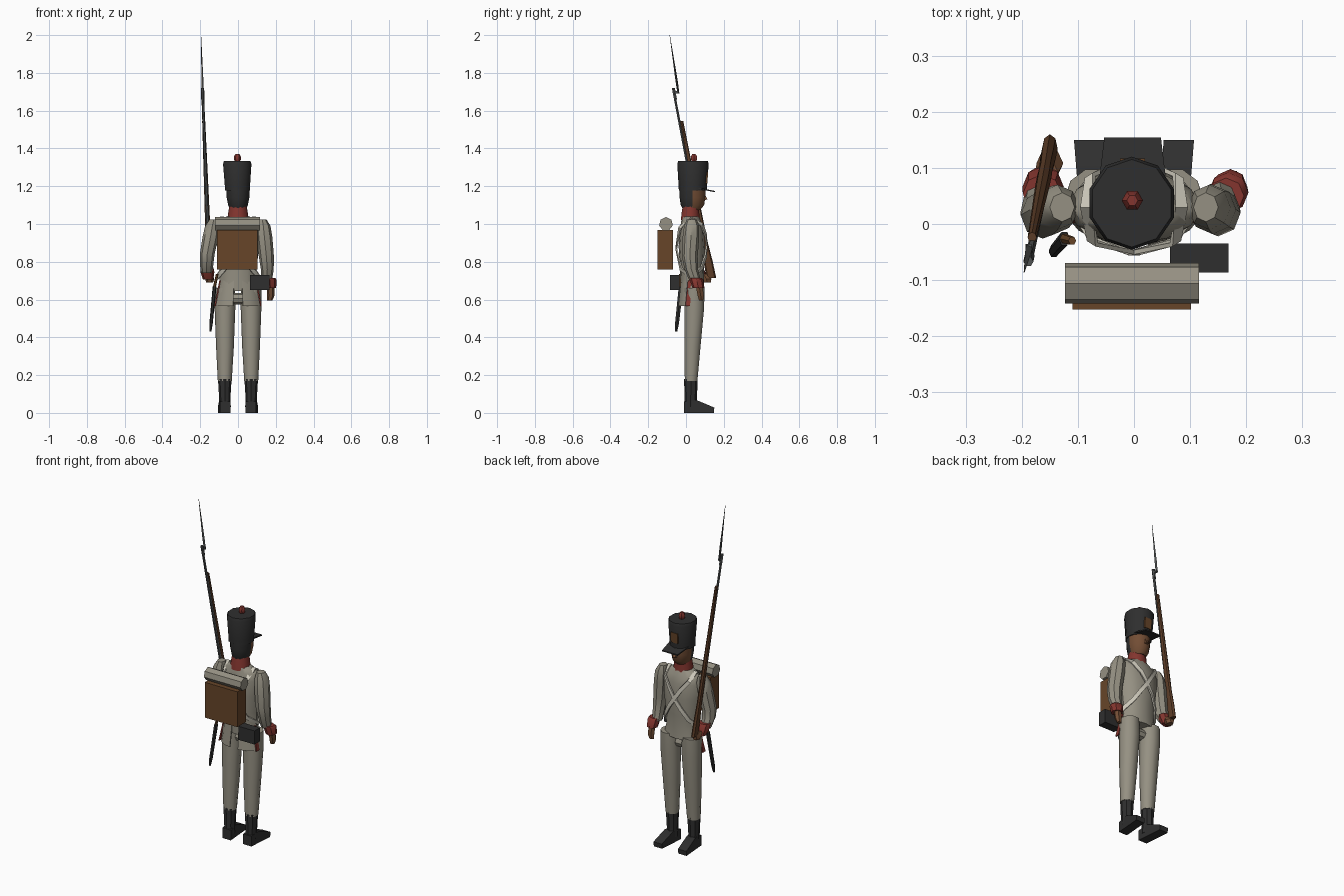
import bpy, bmesh, math
from mathutils import Vector


def mat(name, r, g, b):
    m = bpy.data.materials.new(name)
    m.diffuse_color = (r, g, b, 1)
    return m


CLOTH = mat("grey_cloth", .30, .28, .225)
BELT = mat("pale_leather", .62, .59, .50)
BLACK = mat("black_felt", .028, .028, .028)
RED = mat("red_trim", .23, .036, .028)
BROWN = mat("brown_hide", .135, .06, .022)
WOOD = mat("wood", .105, .045, .02)
SKIN = mat("skin", .17, .075, .035)
METAL = mat("dark_steel", .08, .085, .085)


def finish(name, bm, *mats, rule=None):
    bmesh.ops.recalc_face_normals(bm, faces=bm.faces)
    me = bpy.data.meshes.new(name)
    for m in mats:
        me.materials.append(m)
    if rule:
        for f in bm.faces:
            f.material_index = rule(f.calc_center_median())
    bm.to_mesh(me)
    bm.free()
    ob = bpy.data.objects.new(name, me)
    bpy.context.collection.objects.link(ob)
    return ob


def skin_rings(bm, rings, closed=False):
    n = len(rings[0])
    vs = [[bm.verts.new(p) for p in r] for r in rings]
    pairs = list(zip(vs, vs[1:])) + ([(vs[-1], vs[0])] if closed else [])
    for a, b in pairs:
        for i in range(n):
            j = (i + 1) % n
            bm.faces.new((a[i], a[j], b[j], b[i]))
    if not closed:
        bm.faces.new(vs[0])
        bm.faces.new(vs[-1])


def loft(name, rows, sides, *mats, rule=None, flip=1, turn=0.0):
    """Stack of horizontal ellipses: x, y, z, rx, ry."""
    bm = bmesh.new()
    rings = []
    for x, y, z, rx, ry in rows:
        ring = []
        for i in range(sides):
            a = math.tau * (i + turn) / sides
            ring.append((flip * (x + rx * math.cos(a)), y + ry * math.sin(a), z))
        rings.append(ring)
    skin_rings(bm, rings)
    return finish(name, bm, *mats, rule=rule)


def box(name, x0, x1, y0, y1, z0, z1, m):
    bm = bmesh.new()
    skin_rings(bm, [[(x0, y0, z), (x1, y0, z), (x1, y1, z), (x0, y1, z)] for z in (z0, z1)])
    return finish(name, bm, m)


def bar(name, x0, x1, y, z, r, sides, m, turn=0.0):
    """Cylinder lying along x."""
    bm = bmesh.new()
    angs = [math.tau * (i + turn) / sides for i in range(sides)]
    skin_rings(bm, [[(x, y + r * math.cos(a), z + r * math.sin(a)) for a in angs] for x in (x0, x1)])
    return finish(name, bm, m)


# Legs, boots and feet
for side, s in (("left", -1), ("right", 1)):
    loft(side + "_trouser", [(.070, .027, .17, .037, .035), (.069, .034, .35, .047, .045),
                             (.069, .044, .56, .055, .055), (.070, .045, .66, .053, .055)], 10, CLOTH, flip=s)
    loft(side + "_boot", [(.068, .025, .03, .030, .033), (.070, .025, .08, .030, .033),
                          (.070, .026, .18, .036, .036)], 8, BLACK, flip=s)
    bm = bmesh.new()
    prof = [(-.01, 0), (.147, 0), (.150, .028), (.11, .045), (.055, .068), (-.01, .06)]
    skin_rings(bm, [[(s * (.068 + .08 * y + w), y, z) for y, z in prof] for w in (-.027, .027)])
    finish(side + "_foot", bm, BLACK)
bar("trouser_crotch", -.06, .06, .04, .605, .03, 8, CLOTH)

# Coat body and skirts
loft("coat_body", [(0, .035, .645, .112, .062), (0, .032, .70, .097, .062), (0, .031, .78, .100, .064),
                   (0, .031, .88, .112, .070), (0, .030, .97, .118, .064), (0, .028, 1.01, .108, .054),
                   (0, .024, 1.04, .06, .045)], 12, CLOTH)
for side, angles in (("left", (198, 218, 238, 258)), ("right", (282, 302, 322, 342))):
    bm = bmesh.new()
    rings = []
    for a in angles:
        c, d = math.cos(math.radians(a)), math.sin(math.radians(a))
        rings.append([(r * c, .038 + q * d, z) for r, q, z in
                      ((.100, .066, .70), (.126, .080, .565), (.120, .074, .565), (.094, .060, .70))])
    skin_rings(bm, rings)
    finish(side + "_coat_tail", bm, CLOTH)
    # red turnback along the outer edge
    s = -1 if side == "left" else 1
    bm = bmesh.new()
    skin_rings(bm, [[(s * x, y0, z), (s * (x + .007), y0, z), (s * (x + .007), y1, z), (s * x, y1, z)]
                    for x, y0, y1, z in ((.092, .01, .026, .70), (.118, -.004, .022, .565))])
    finish(side + "_turnback", bm, RED)

# Arms with cuffs and hands
loft("right_sleeve", [(.152, .048, .70, .028, .030), (.155, .028, .76, .034, .036), (.150, .020, .83, .040, .042),
                      (.140, .026, .93, .042, .044), (.134, .030, .99, .038, .040),
                      (.128, .030, 1.025, .022, .026)], 8, CLOTH)
loft("right_cuff", [(.172, .066, .66, .030, .032), (.168, .056, .705, .036, .036), (.164, .050, .715, .032, .032)],
     8, RED)
loft("right_hand", [(.168, .080, .595, .014, .012), (.173, .078, .62, .020, .019), (.172, .070, .67, .020, .020)],
     6, SKIN)
loft("left_sleeve", [(-.166, .050, .74, .030, .032), (-.166, .022, .79, .036, .040), (-.163, .016, .84, .039, .042),
                     (-.146, .024, .93, .042, .044), (-.136, .030, .99, .038, .040),
                     (-.128, .030, 1.025, .022, .026)], 8, CLOTH)
loft("left_cuff", [(-.158, .080, .705, .027, .027), (-.162, .066, .745, .037, .037), (-.164, .054, .77, .034, .034)],
     8, RED)
loft("left_hand", [(-.150, .112, .69, .018, .024), (-.150, .108, .71, .024, .030), (-.155, .092, .735, .020, .022)],
     6, SKIN)

# Collar and head
loft("collar", [(0, .022, 1.02, .058, .052), (0, .024, 1.07, .050, .048), (0, .026, 1.092, .047, .046)], 10, RED)
loft("head", [(0, .030, 1.075, .040, .045), (0, .034, 1.10, .052, .062), (0, .034, 1.14, .060, .068),
              (0, .034, 1.20, .062, .068)], 12, SKIN, BLACK, rule=lambda c: 1 if c.y < .035 else 0)
bm = bmesh.new()
skin_rings(bm, [[(x, .095, 1.165), (x, .114, 1.130), (x, .092, 1.125)] for x in (-.009, .009)])
finish("nose", bm, SKIN)

# Tall hat
loft("hat_body", [(-.003, .036, 1.178, .070, .074), (-.003, .036, 1.20, .070, .075),
                  (-.004, .037, 1.318, .079, .083), (-.004, .037, 1.333, .074, .078)], 10, BLACK, turn=.5)
loft("hat_pompom", [(-.003, .042, 1.328, .010, .010), (-.003, .042, 1.340, .018, .018),
                    (-.003, .042, 1.356, .019, .019), (-.003, .042, 1.371, .010, .010)], 6, RED)
bm = bmesh.new()
skin_rings(bm, [[(-.065, .055, 1.188 + d), (.060, .055, 1.188 + d), (.048, .154, 1.168 + d), (-.053, .154, 1.168 + d)]
                for d in (0, .007)])
finish("hat_visor", bm, BLACK)
bm = bmesh.new()
skin_rings(bm, [[(x, .104, 1.215), (x, .113, 1.215), (x, .117, 1.275), (x, .108, 1.275)] for x in (-.025, .020)])
finish("hat_plate", bm, BROWN)

# Crossed belts, looping over one shoulder and round the other hip
path = [(.085, .030, 1.036), (.078, .084, .995), (.036, .105, .94), (0, .110, .885), (-.038, .104, .83),
        (-.074, .084, .77), (-.112, .035, .715), (-.074, -.026, .76), (0, -.052, .87), (.074, -.032, .98)]
for name, s in (("left_cross_belt", -1), ("right_cross_belt", 1)):
    pts = [Vector((s * x, y, z)) for x, y, z in path]
    rings = []
    for i, p in enumerate(pts):
        t = (pts[(i + 1) % len(pts)] - pts[i - 1]).normalized()
        out = (p - Vector((0, .032, .88)))
        out.z *= .4
        if i == 0:
            out = Vector((0, 0, 1))
        out = (out - t * out.dot(t)).normalized()
        w = t.cross(out) * .011
        rings.append([p + w - out * .004, p + w + out * .004, p - w + out * .004, p - w - out * .004])
    bm = bmesh.new()
    skin_rings(bm, rings, closed=True)
    finish(name, bm, BELT)

# Pack, blanket roll and cartridge box
box("pack", -.11, .102, -.152, -.070, .76, .968, BROWN)
bar("blanket_roll", -.123, .116, -.106, 1.0, .037, 7, CLOTH, turn=1.75)
box("cartridge_box", .064, .168, -.086, -.035, .65, .73, BLACK)

# Short sword in its scabbard
loft("scabbard", [(-.146, -.052, .43, .005, .006), (-.143, -.048, .47, .009, .012),
                  (-.124, -.026, .67, .010, .014)], 6, BLACK)
loft("sword_grip", [(-.124, -.026, .67, .008, .009), (-.110, -.030, .735, .007, .008)], 6, BROWN)


# Musket, laid out along its sloping line by height
def on_line(z):
    k = (z - .715) / 1.0
    return -.150 - .038 * k, .130 - .19 * k


def along(rows, dy=0):
    return [(on_line(z)[0], on_line(z)[1] + dy, z, rx, ry) for z, rx, ry in rows]


loft("musket_stock", along([(.715, .014, .026), (.80, .014, .024), (.90, .012, .017), (.97, .013, .016),
                            (1.05, .013, .015), (1.545, .008, .009)], .004), 8, WOOD)
loft("musket_barrel", along([(.97, .009, .009), (1.715, .007, .007)], -.008), 6, METAL)
loft("bayonet_socket", along([(1.66, .009, .009), (1.72, .009, .009)], -.006), 6, METAL)
box("bayonet_elbow", -.193, -.183, -.055, -.036, 1.692, 1.704, METAL)
loft("bayonet_blade", [(-.188, -.040, 1.69, .006, .006), (-.190, -.050, 1.76, .007, .007),
                       (-.196, -.086, 2.0, .001, .001)], 3, METAL)

# Smooth the rounded parts, keep hard edges
bpy.ops.object.select_all(action='SELECT')
bpy.context.view_layer.objects.active = bpy.context.scene.objects[0]
bpy.ops.object.shade_smooth_by_angle(angle=math.radians(40))
